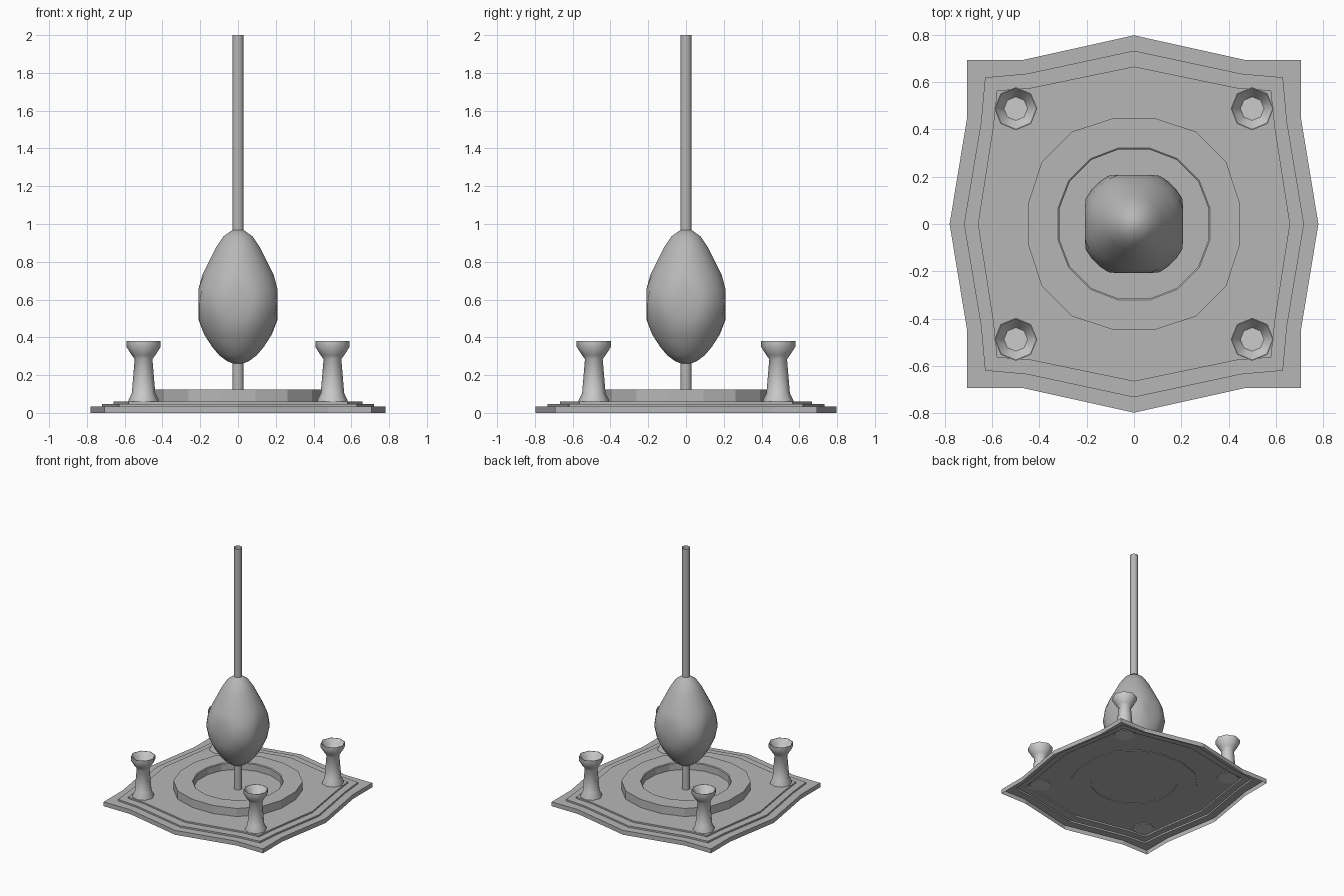
import bpy, bmesh
from math import pi, sin, cos, radians

if "Cube" in bpy.data.objects:
    bpy.data.objects.remove(bpy.data.objects["Cube"])

dark = bpy.data.materials.new("dark_grey")
dark.diffuse_color = (.47, .47, .47, 1)
dark.use_nodes = True
dark.node_tree.nodes["Principled BSDF"].inputs["Base Color"].default_value = dark.diffuse_color


def finish(name, bm, smooth=None, mat=dark, recalc=True):
    bmesh.ops.remove_doubles(bm, verts=bm.verts, dist=1e-5)
    if recalc:
        bmesh.ops.recalc_face_normals(bm, faces=bm.faces)
    mesh = bpy.data.meshes.new(name)
    bm.to_mesh(mesh)
    bm.free()
    ob = bpy.data.objects.new(name, mesh)
    bpy.context.collection.objects.link(ob)
    if mat:
        mesh.materials.append(mat)
    if smooth:
        bpy.ops.object.select_all(action='DESELECT')
        ob.select_set(True)
        bpy.context.view_layer.objects.active = ob
        bpy.ops.object.shade_smooth_by_angle(angle=radians(smooth))
    return ob


def bridge(bm, a, b):
    n = len(a)
    for i in range(n):
        j = (i + 1) % n
        bm.faces.new((a[i], a[j], b[j], b[i]))


def lathe(name, profile, sides, centre=(0, 0), phase=0.0, closed=False,
          limits=None, smooth=None, mat=dark):
    """Revolve (radius, z) points; limits flatten the four sides."""
    bm = bmesh.new()
    rings = []
    for k, (r, z) in enumerate(profile):
        lim = limits[k] if limits else 9
        ring = []
        for i in range(sides):
            a = phase + 2 * pi * i / sides
            x = max(-lim, min(lim, r * cos(a)))
            y = max(-lim, min(lim, r * sin(a)))
            ring.append(bm.verts.new((x + centre[0], y + centre[1], z)))
        rings.append(ring)
    if closed:
        rings.append(rings[0])
    for a, b in zip(rings, rings[1:]):
        bridge(bm, a, b)
    return finish(name, bm, smooth, mat)


def plan(quarter):
    """Mirror the +x +y quarter of a plan (y axis to x axis) all round."""
    right = quarter + [(x, -y) for x, y in quarter[-2::-1]]
    return (right + [(-x, y) for x, y in right[-2:0:-1]])[::-1]


# Stepped base with pointed sides: one shell, open underneath
lower = plan([(0, .798), (.474, .693), (.706, .693), (.706, .45), (.78, 0)])
middle = plan([(0, .733), (.452, .636), (.63, .62), (.647, .433), (.719, 0)])
upper = plan([(0, .666), (.44, .575), (.58, .565), (.596, .412), (.66, 0)])
bm = bmesh.new()
loops = [[bm.verts.new((x, y, z)) for x, y in pts]
         for pts, z in ((lower, 0), (lower, .035), (middle, .035),
                        (middle, .048), (upper, .048), (upper, .06))]
for a, b in zip(loops, loops[1:]):
    bridge(bm, a, b)
bm.faces.new(loops[-1])
finish("stepped_base", bm, recalc=False)

# Raised stone ring and the floor of its basin
lathe("stone_ring", [(.47, .055), (.47, .125), (.332, .125), (.326, .12), (.326, .055)],
      16, phase=pi / 16, closed=True, limits=(.446, .446, .322, .316, .316))
lathe("basin_floor", [(0, .068), (.33, .068)], 16, phase=pi / 16)

# Pole and the folded canopy around it
lathe("pole", [(.03, .06), (.03, 2.0)], 12, smooth=40)
canopy = [(0, .262), (.028, .262), (.06, .275), (.1, .305), (.138, .35), (.18, .415),
          (.213, .49), (.231, .575), (.218, .66), (.19, .73), (.155, .8),
          (.117, .875), (.077, .935), (.03, .968), (0, .972)]
lathe("folded_canopy", canopy, 32, phase=pi / 32, limits=[.208] * len(canopy),
      smooth=60)

# Four corner pillars with hollow bowls
for sx, px in (("left", -.5), ("right", .5)):
    for sy, py in (("front", -.488), ("back", .488)):
        lathe(f"pillar_{sy}_{sx}",
              [(0, .055), (.08, .055), (.08, .068), (.062, .105), (.047, .285),
               (.062, .305), (.091, .35), (.091, .38), (.087, .38),
               (.05, .32), (0, .32)],
              8, centre=(px, py), smooth=50, mat=None)
